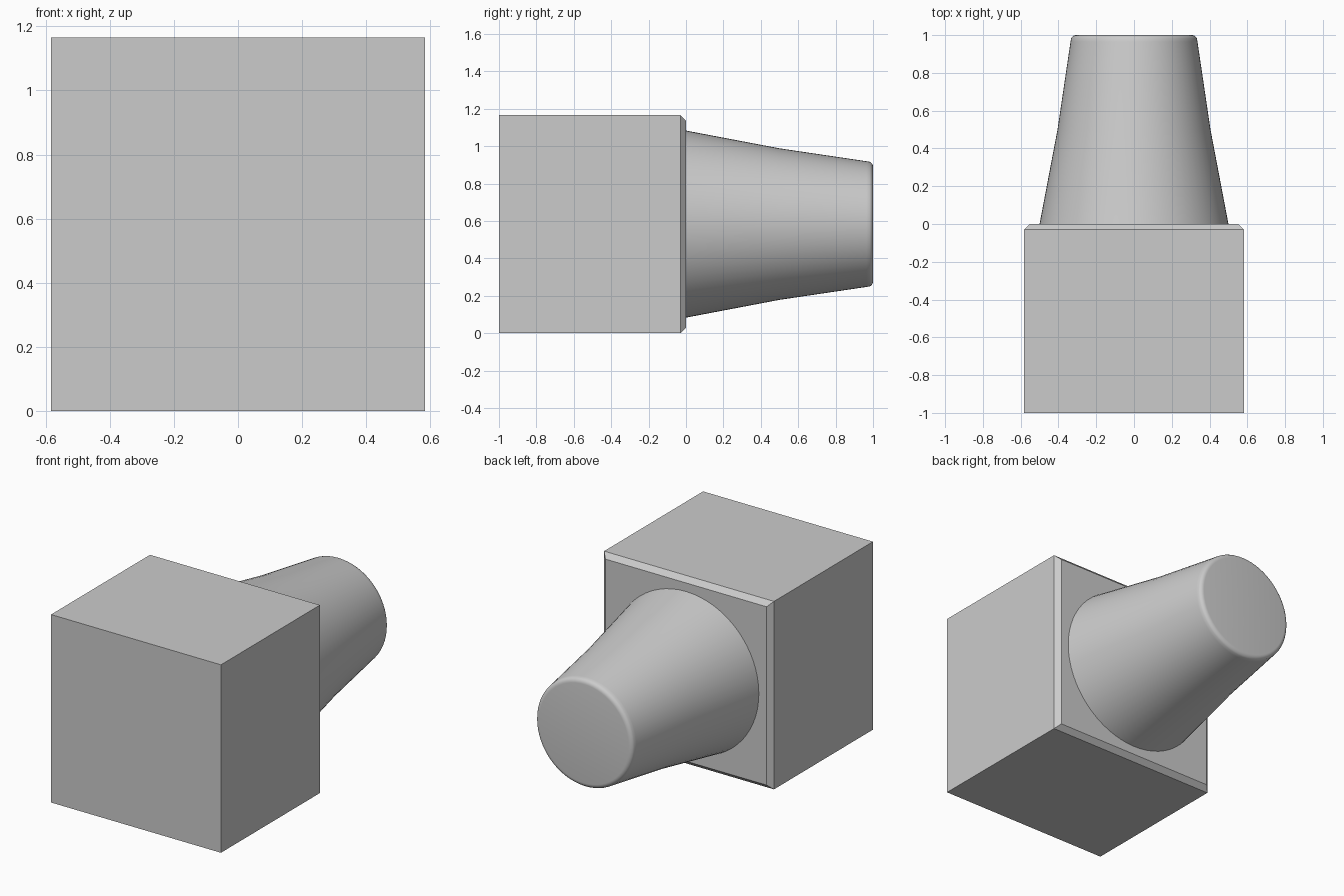
import bpy, bmesh, math
from mathutils import Matrix, Vector

cube = bpy.data.objects.get("Cube")
if cube:
    bpy.data.objects.remove(cube, do_unlink=True)

HALF = 0.583      # half width of the block
CHAMFER = 0.03
SEGMENTS = 64

grey = bpy.data.materials.new("plain grey")
grey.use_nodes = True
colour = (0.6, 0.6, 0.6, 1)
grey.diffuse_color = colour
grey.node_tree.nodes["Principled BSDF"].inputs["Base Color"].default_value = colour


def add_object(name, bm):
    bmesh.ops.recalc_face_normals(bm, faces=bm.faces)
    mesh = bpy.data.meshes.new(name)
    bm.to_mesh(mesh)
    bm.free()
    mesh.materials.append(grey)
    obj = bpy.data.objects.new(name, mesh)
    bpy.context.collection.objects.link(obj)
    return obj


# Square block with its back rim chamfered
bm = bmesh.new()
bmesh.ops.create_cube(bm, size=1)
bmesh.ops.scale(bm, vec=(2 * HALF, 1, 2 * HALF), verts=bm.verts)
bmesh.ops.translate(bm, vec=(0, -0.5, HALF), verts=bm.verts)
rim = [e for e in bm.edges if all(v.co.y > -0.01 for v in e.verts)]
bmesh.ops.bevel(bm, geom=rim, offset=CHAMFER, segments=1, affect='EDGES')
add_object("block", bm)

# Tapered round peg: slightly waisted side, rounded end, flat cap
profile = [(0.5, 0), (0.405, 0.5), (0.336, 0.965)]
for i in range(1, 6):
    a = math.radians(10 + 16 * i)
    profile.append((0.306 + 0.03 * math.cos(a), 0.97 + 0.03 * math.sin(a)))

bm = bmesh.new()
points = [bm.verts.new((r, y, HALF)) for r, y in profile]
edges = [bm.edges.new(pair) for pair in zip(points, points[1:])]
bmesh.ops.spin(bm, geom=points + edges, cent=(0, 0, HALF), axis=(0, 1, 0),
               angle=math.tau, steps=SEGMENTS, use_merge=True)
bmesh.ops.remove_doubles(bm, verts=bm.verts, dist=0.0001)
bmesh.ops.holes_fill(bm, edges=[e for e in bm.edges if e.is_boundary], sides=0)
peg = add_object("tapered_peg", bm)

bpy.ops.object.select_all(action='DESELECT')
peg.select_set(True)
bpy.context.view_layer.objects.active = peg
bpy.ops.object.shade_smooth_by_angle(angle=math.radians(35))
